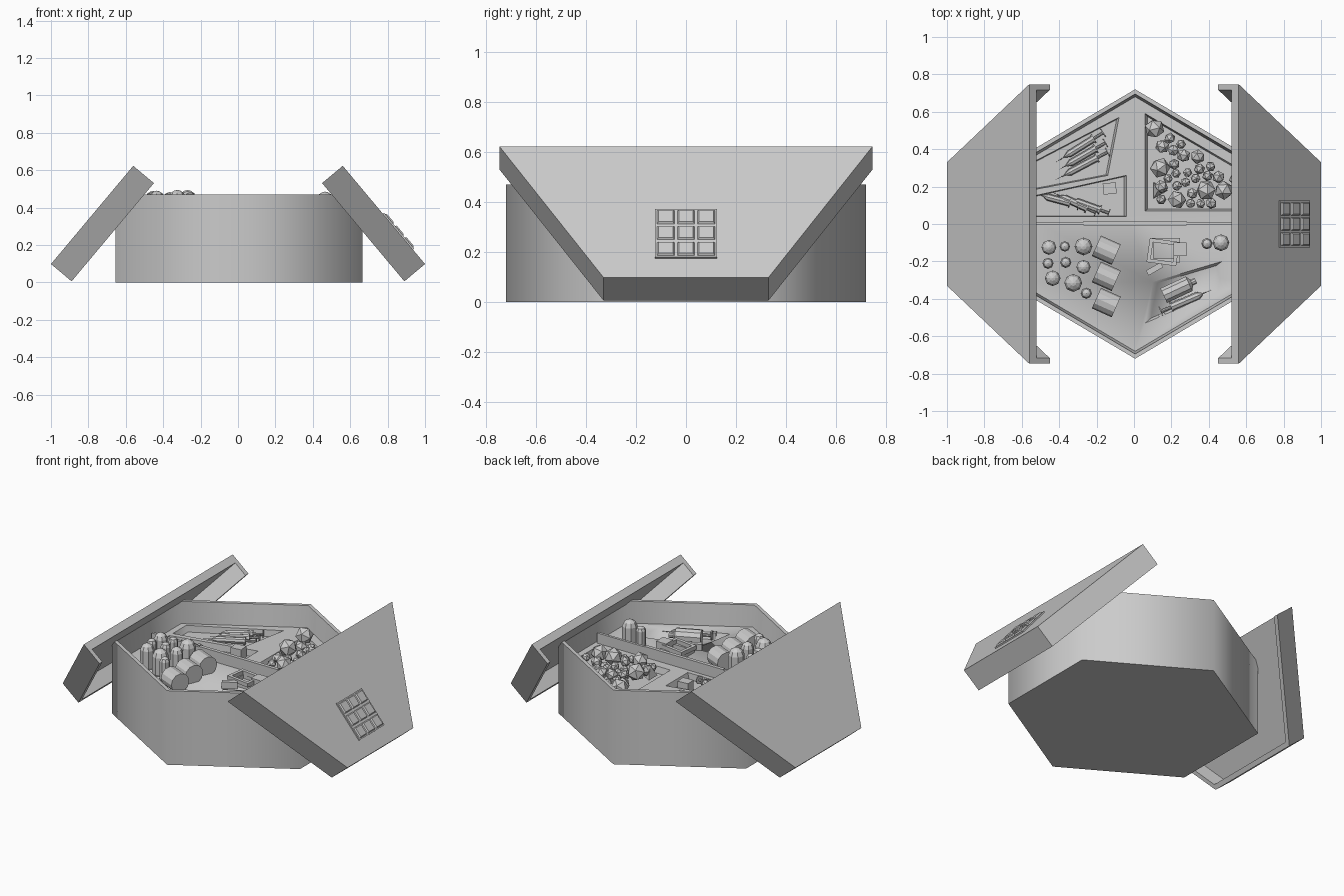
import bpy, bmesh, math, random
from mathutils import Matrix, Vector

if "Cube" in bpy.data.objects:
    bpy.data.objects.remove(bpy.data.objects["Cube"])

random.seed(4)
FLOOR, PIT, TOP = 0.335, 0.295, 0.47


def finish(name, bm, matrix=Matrix()):
    bmesh.ops.remove_doubles(bm, verts=bm.verts, dist=1e-5)
    bmesh.ops.transform(bm, matrix=matrix, verts=bm.verts)
    bmesh.ops.recalc_face_normals(bm, faces=bm.faces)
    me = bpy.data.meshes.new(name)
    bm.to_mesh(me)
    bm.free()
    ob = bpy.data.objects.new(name, me)
    bpy.context.collection.objects.link(ob)
    return ob


def loft(name, rings, matrix=Matrix()):
    """Solid skinned through rings of equal point count, capped at both ends."""
    bm = bmesh.new()
    rows = [[bm.verts.new(p) for p in r] for r in rings]
    n = len(rows[0])
    for a, b in zip(rows, rows[1:]):
        for i in range(n):
            j = (i + 1) % n
            bm.faces.new((a[i], a[j], b[j], b[i]))
    bm.faces.new(rows[0])
    bm.faces.new(rows[-1])
    return finish(name, bm, matrix)


def prism(name, pts, z0, z1, matrix=Matrix(), low=1.0, high=1.0):
    """Polygon extruded from z0 to z1; each end scaled about the centre."""
    cx = sum(p[0] for p in pts) / len(pts)
    cy = sum(p[1] for p in pts) / len(pts)
    rings = [[(cx + (x - cx) * s, cy + (y - cy) * s, z) for x, y in pts]
             for s, z in ((low, z0), (high, z1))]
    return loft(name, rings, matrix)


def lathe(name, profile, sides, matrix=Matrix()):
    """Profile of (radius, z) turned about z."""
    ring = [(math.cos(2 * math.pi * i / sides), math.sin(2 * math.pi * i / sides))
            for i in range(sides)]
    return loft(name, [[(max(r, 1e-4) * c, max(r, 1e-4) * s, z) for c, s in ring]
                       for r, z in profile], matrix)


def block(name, size, loc, angle=0, matrix=Matrix()):
    bm = bmesh.new()
    bmesh.ops.create_cube(bm, size=1, matrix=Matrix.Translation(loc)
                          @ Matrix.Rotation(math.radians(angle), 4, 'Z')
                          @ Matrix.Diagonal((*size, 1)))
    return finish(name, bm, matrix)


def cut(ob, cutter):
    mod = ob.modifiers.new("cut", 'BOOLEAN')
    mod.operation, mod.solver, mod.object = 'DIFFERENCE', 'EXACT', cutter
    dg = bpy.context.evaluated_depsgraph_get()
    me = bpy.data.meshes.new_from_object(ob.evaluated_get(dg))
    ob.modifiers.clear()
    ob.data = me
    bpy.data.objects.remove(cutter)


def lying(x, y, z, angle):
    """Frame whose local z points horizontally at the given heading."""
    return (Matrix.Translation((x, y, z)) @ Matrix.Rotation(math.radians(angle), 4, 'Z')
            @ Matrix.Rotation(math.pi / 2, 4, 'Y'))


# hexagonal case with recessed tray floor
HEX = [(0, .72), (-.66, .33), (-.66, -.33), (0, -.72), (.66, -.33), (.66, .33)]


def hex_ring(s, z):
    return [(x * s + .006, y * s, z) for x, y in HEX]


case = loft("case", [hex_ring(1, 0), hex_ring(1, TOP), hex_ring(.965, TOP), hex_ring(.945, FLOOR)])

# compartments sunk into the tray floor, the last with gentle slopes
pits = [
    [(-.08, .57), (-.14, .26), (-.58, .175), (-.58, .31)],
    [(-.04, .26), (-.04, .04), (-.58, .04), (-.58, .14)],
    [(.06, .59), (.06, .07), (.59, .07), (.59, .28)],
    [(.06, -.53), (.1, -.31), (.47, -.2), (.45, -.36)],
]
for p, slope in zip(pits, (.95, .95, .95, .85)):
    cut(case, prism("pit_cutter", p, PIT, FLOOR + .04, low=slope, high=2 - slope))
bpy.context.view_layer.objects.active = case
case.select_set(True)
bpy.ops.object.shade_smooth_by_angle(angle=math.radians(65))

# central divider with a grip
block("divider", (1.22, .016, .07), (.006, .004, FLOOR + .03))
block("divider_grip", (.55, .022, .03), (.006, .004, FLOOR + .055))

# two half-hexagon lids leaning on the case
side = math.atan2(.525, .44)
d = Vector((math.cos(side), 0, -math.sin(side)))
n = Vector((math.sin(side), 0, math.cos(side)))
lean = Matrix(((d.x, 0, n.x, .56), (0, 1, 0, 0), (d.z, 0, n.z, .623), (0, 0, 0, 1)))
for name, turn in (("right_lid", 0), ("left_lid", math.pi)):
    m = Matrix.Rotation(turn, 4, 'Z') @ lean
    lid = prism(name, [(0, -.747), (.685, -.33), (.685, .33), (0, .747)], -.144, 0, m)
    cut(lid, prism("lid_cutter", [(-.05, -.748), (.655, -.319), (.655, .319), (-.05, .748)],
                   -.2, -.05, m))

# keypad on the right lid
block("keypad_plate", (.25, .25, .012), (.46, 0, .002), 0, lean)
for i in range(3):
    for j in range(3):
        cx, cy = .46 + (i - 1) * .083, (j - 1) * .081
        key = [(cx + sx * .036, cy + sy * .036) for sx, sy in ((-1, -1), (1, -1), (1, 1), (-1, 1))]
        prism("keypad_key", key, .006, .016, lean, high=.8)


# standing domed vials
def vial(x, y, r, top):
    h = top - FLOOR
    lathe("vial", [(r * .9, 0), (r, .01), (r, h - r * .9), (r * .75, h - r * .35),
                   (r * .35, h - .004), (0, h)], 8, Matrix.Translation((x, y, FLOOR)))


for x, y, r in ((-.455, -.125, .04), (-.37, -.12, .028), (-.27, -.12, .048),
                (-.46, -.21, .03), (-.365, -.205, .03), (-.27, -.23, .038),
                (-.435, -.29, .042), (-.325, -.315, .048), (-.255, -.37, .03)):
    vial(x, y, r, .465 + r * .6)
vial(.39, -.105, .03, .46)
vial(.465, -.1, .045, .485)

# drums lying on the floor
for y in (-.14, -.28, -.42):
    lathe("drum", [(.06, -.058), (.06, .058)], 12, lying(-.148, y, FLOOR + .05, -24))


# syringes
def syringe(x, y, angle, k, r=.019, z=PIT):
    lathe("syringe", [(r * 1.3, -.5 * k), (r * 1.3, -.48 * k), (r * .4, -.48 * k),
                      (r * .4, -.3 * k), (r * 1.3, -.3 * k), (r * 1.3, -.27 * k), (r, -.27 * k),
                      (r, .22 * k), (r * .4, .3 * k), (r * .15, .32 * k), (0, .5 * k)],
          8, lying(x, y, z + r * 1.4, angle))


for x, y, a, k in ((-.29, .41, 212, .3), (-.28, .36, 210, .3), (-.28, .31, 208, .32),
                   (-.41, .13, 165, .24), (-.32, .115, 155, .26), (-.25, .1, 160, .25)):
    syringe(x, y, a, k)
syringe(.28, -.41, 23, .3, .022)
lathe("bottle", [(.045, -.09), (.045, .06), (.018, .075), (.018, .1)], 10,
      lying(.24, -.345, PIT + .05, 25))
block("small_box", (.07, .06, .07), (-.13, .19, PIT + .035), 5)
block("small_box", (.035, .025, .04), (.15, -.49, PIT + .025), 20)

# stacked open square frames and small boxes
for x, y, a, z in ((.165, -.14, 0, FLOOR), (.155, -.15, -8, FLOOR + .025)):
    m = Matrix.Translation((x, y, z)) @ Matrix.Rotation(math.radians(a), 4, 'Z')
    for s in (-1, 1):
        block("frame_bar", (.16, .02, .025), (0, s * .055, .0125), 0, m)
        block("frame_bar", (.02, .13, .025), (s * .07, 0, .0125), 0, m)
block("frame_box", (.07, .07, .06), (.245, -.135, FLOOR + .03), 0)
block("wedge", (.09, .03, .04), (.11, -.24, FLOOR + .02), 30)


# faceted stones filling the back right compartment
def stone(x, y, r, z):
    bm = bmesh.new()
    bmesh.ops.create_icosphere(bm, subdivisions=1, radius=r)
    rot = Matrix.Rotation(random.uniform(0, 6), 4, Vector([random.uniform(-1, 1) for _ in 'xyz']))
    finish("stone", bm, Matrix.Translation((x, y, z)) @ rot)


placed = [(.11, .51, .054), (.14, .3, .056), (.385, .18, .055), (.48, .18, .052), (.23, .13, .05),
          (.34, .36, .04)]
tries = 0
while len(placed) < 32 and tries < 3000:
    tries += 1
    x, y, r = random.uniform(.12, .55), random.uniform(.11, .5), random.uniform(.026, .04)
    if y < .57 - .58 * (x - .06) - r and all(
            math.hypot(x - a, y - b) > (r + c) * .85 for a, b, c in placed):
        placed.append((x, y, r))
for x, y, r in placed:
    stone(x, y, r, PIT + r + random.uniform(.01, .04))
lathe("pointed_stone", [(.05, 0), (0, .08)], 3, Matrix.Translation((.13, .18, PIT + .02)))
